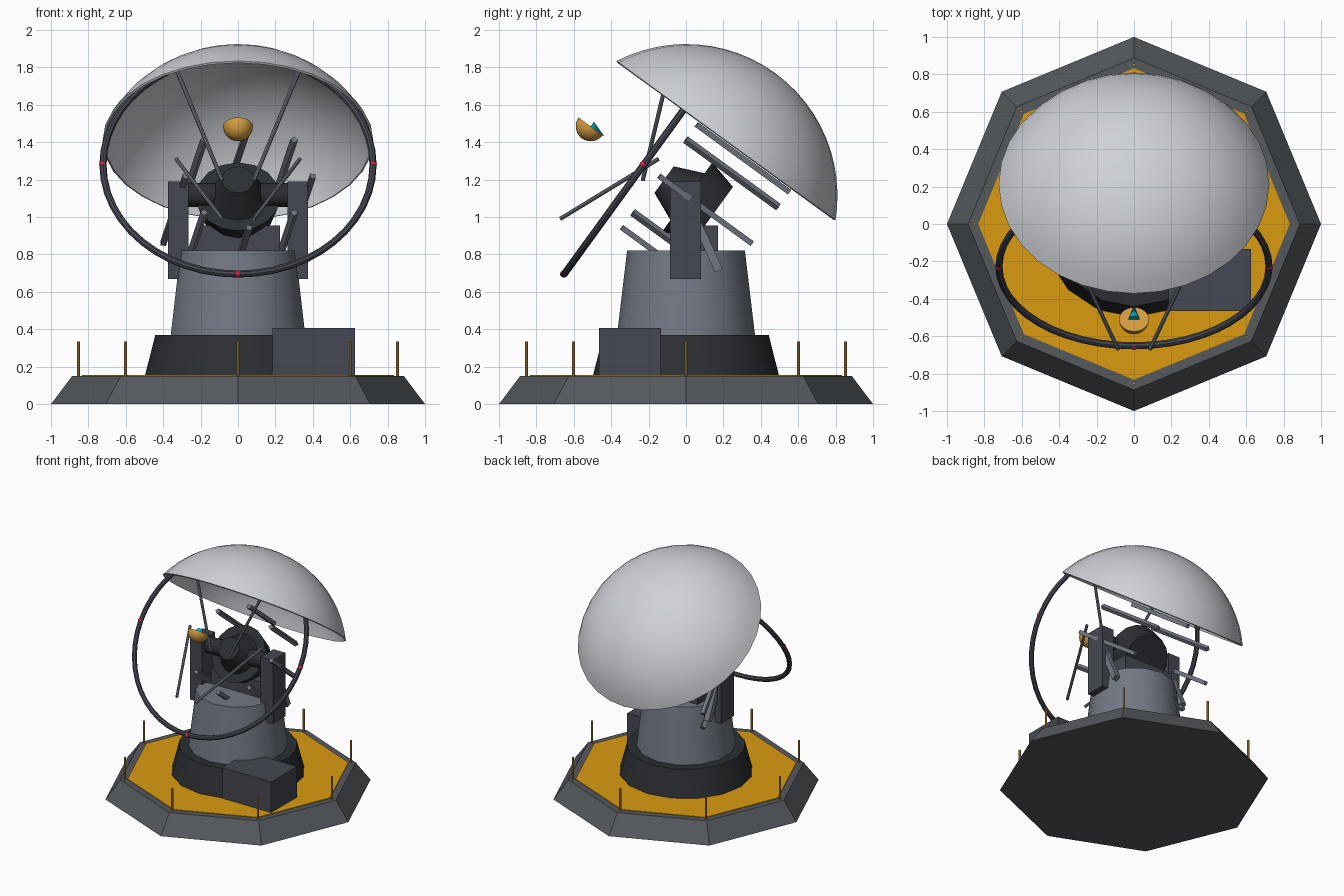
import bpy, bmesh
from math import sin, cos, pi, radians, atan2, sqrt
from mathutils import Matrix, Vector

if "Cube" in bpy.data.objects:
    bpy.data.objects.remove(bpy.data.objects["Cube"])


def mat(name, r, g, b):
    m = bpy.data.materials.new(name)
    m.diffuse_color = (r, g, b, 1)
    m.use_nodes = True
    m.node_tree.nodes["Principled BSDF"].inputs["Base Color"].default_value = m.diffuse_color
    return m


DARK = mat("charcoal", .025, .028, .033)
SLATE = mat("slate", .06, .065, .085)
STEEL = mat("steel", .17, .19, .23)
FOOT = mat("foundation_grey", .09, .1, .11)
PALE = mat("pale_grey", .62, .64, .68)
YELLOW = mat("yellow", .7, .33, .005)
GOLD = mat("gold", .65, .33, .05)
RED = mat("red", .8, .01, .06)
CYAN = mat("cyan", 0, .5, .65)

# Tilted frame of the dish head: local y = boresight back, local z = up-back
HEAD = Matrix.Translation((0, 0, 1.115)) @ Matrix.Rotation(radians(-36), 4, 'X')
ALONG_Y = Matrix.Rotation(radians(-90), 4, 'X')   # lathe axis z -> y
ALONG_X = Matrix.Rotation(radians(90), 4, 'Y')    # lathe axis z -> x
T = Matrix.Translation


def finish(name, bm, material, M):
    bmesh.ops.recalc_face_normals(bm, faces=bm.faces)
    me = bpy.data.meshes.new(name)
    bm.to_mesh(me)
    bm.free()
    ob = bpy.data.objects.new(name, me)
    bpy.context.collection.objects.link(ob)
    me.materials.append(material)
    ob.matrix_world = M
    return ob


def lathe(name, profile, segs, material, M=Matrix(), closed=False):
    """Revolve (radius, height) points about z."""
    bm = bmesh.new()
    rings = [[bm.verts.new((r * cos(pi / 2 + 2 * pi * i / segs),
                            r * sin(pi / 2 + 2 * pi * i / segs), z))
              for i in range(segs)] for r, z in profile]
    pairs = list(zip(rings, rings[1:]))
    if closed:
        pairs.append((rings[-1], rings[0]))
    for a, b in pairs:
        for i in range(segs):
            j = (i + 1) % segs
            bm.faces.new((a[i], a[j], b[j], b[i]))
    bmesh.ops.remove_doubles(bm, verts=bm.verts, dist=1e-5)
    return finish(name, bm, material, M)


def drum(name, r1, z1, r2, z2, segs, material, M=Matrix()):
    return lathe(name, [(0, z1), (r1, z1), (r2, z2), (0, z2)], segs, material, M)


def box(name, size, material, M):
    bm = bmesh.new()
    bmesh.ops.create_cube(bm, size=1)
    bmesh.ops.scale(bm, verts=bm.verts, vec=size)
    return finish(name, bm, material, M)


def between(p, q):
    """Matrix placing z from the middle of p-q along it, and the length."""
    p, q = Vector(p), Vector(q)
    d = q - p
    return T((p + q) / 2) @ d.to_track_quat('Z', 'Y').to_matrix().to_4x4(), d.length


# Octagonal foundation, deck and posts
drum("foundation", 1, 0, .887, .15, 8, FOOT)
drum("deck", .833, .002, .833, .155, 8, YELLOW)
for k in range(8):
    a = k * pi / 4
    drum(f"deck_post_{k}", .008, .14, .008, .335, 8, GOLD,
         T((.852 * cos(a), .852 * sin(a), 0)))

# Pedestal and equipment cabinet
drum("pedestal_base", .498, .15, .442, .37, 16, DARK)
drum("pedestal", .37, .36, .315, .82, 14, STEEL)
box("equipment_cabinet", (.442, .332, .26), SLATE, T((.405, -.299, .277)))

# Yoke: saddle block, arms, braces and axle
box("yoke_saddle", (.45, .2, .17), SLATE, T((0, .07, .87)))
for side, s in (("left", -1), ("right", 1)):
    box(f"yoke_arm_{side}", (.11, .165, .52), SLATE, T((s * .32, -.002, .93)))
    M, length = between((s * .32, 0, 1.1), (s * .32, .175, .715))
    box(f"yoke_brace_{side}", (.045, .045, length), STEEL, M)
drum("tilt_axle", .063, -.3, .063, .3, 16, DARK, T((0, 0, 1.118)) @ ALONG_X)

# Hub on the tilt axis
lathe("hub", [(0, -.145), (.0875, -.145), (.155, .01), (.226, .01), (.185, .176), (0, .176)],
      16, DARK, HEAD @ ALONG_Y)

# Spherical-cap dish shell
R, t, cap, n = .81, .012, radians(63.3), 12
outer = [(R * sin(cap * i / n), R * cos(cap * i / n)) for i in range(n + 1)]
inner = [(r * (R - t) / R, z * (R - t) / R) for r, z in reversed(outer)]
lathe("dish", outer + inner, 32, PALE, HEAD)

# Ring hoop with marker lamps
tube = [(.722 + .019 * cos(k * pi / 4), .019 * sin(k * pi / 4)) for k in range(8)]
lathe("hoop", tube, 48, SLATE, HEAD @ T((0, -.28, 0)) @ ALONG_Y, closed=True)
ball = [(.018 * sin(pi * k / 8), .018 * cos(pi * k / 8)) for k in range(9)]
for k in range(4):
    a = k * pi / 2
    lathe(f"marker_lamp_{k}", ball, 12, RED,
          HEAD @ T((.725 * cos(a), -.284, .725 * sin(a))))

# Eight backing ribs around the hub
for k in range(8):
    a = k * pi / 4
    box(f"rib_{k}", (.03, .624, .03), STEEL,
        HEAD @ T((.34 * cos(a), .129, .34 * sin(a)))
        @ Matrix.Rotation(atan2(.12, .612), 4, 'Z') @ Matrix.Rotation(-a, 4, 'Y'))

# Feed struts, two per side
for side, s in (("left", -1), ("right", 1)):
    for lvl, p, q in (("upper", (.33, -.47, .494), (.085, -.235, -.07)),
                      ("lower", (.33, -.235, .07), (.085, -.47, -.494))):
        M, length = between((s * p[0], p[1], p[2]), (s * q[0], q[1], q[2]))
        drum(f"feed_strut_{lvl}_{side}", .011, -length / 2, .011, length / 2, 8, STEEL, HEAD @ M)

# Feed cup and pointer cone
cup = [(0, 0)] + [(.08 * cos(pi / 2 * k / 8), -.08 * sin(pi / 2 * k / 8)) for k in range(9)]
FEED = HEAD @ T((0, -.63, 0))
lathe("feed_cup", cup, 24, GOLD, FEED)
drum("feed_cone", .03, 0, 0, .09, 16, CYAN, FEED @ ALONG_Y)

# Smooth shading with sharp edges kept
for ob in bpy.context.collection.objects:
    ob.select_set(True)
    bpy.context.view_layer.objects.active = ob
bpy.ops.object.shade_smooth_by_angle(angle=radians(30))
